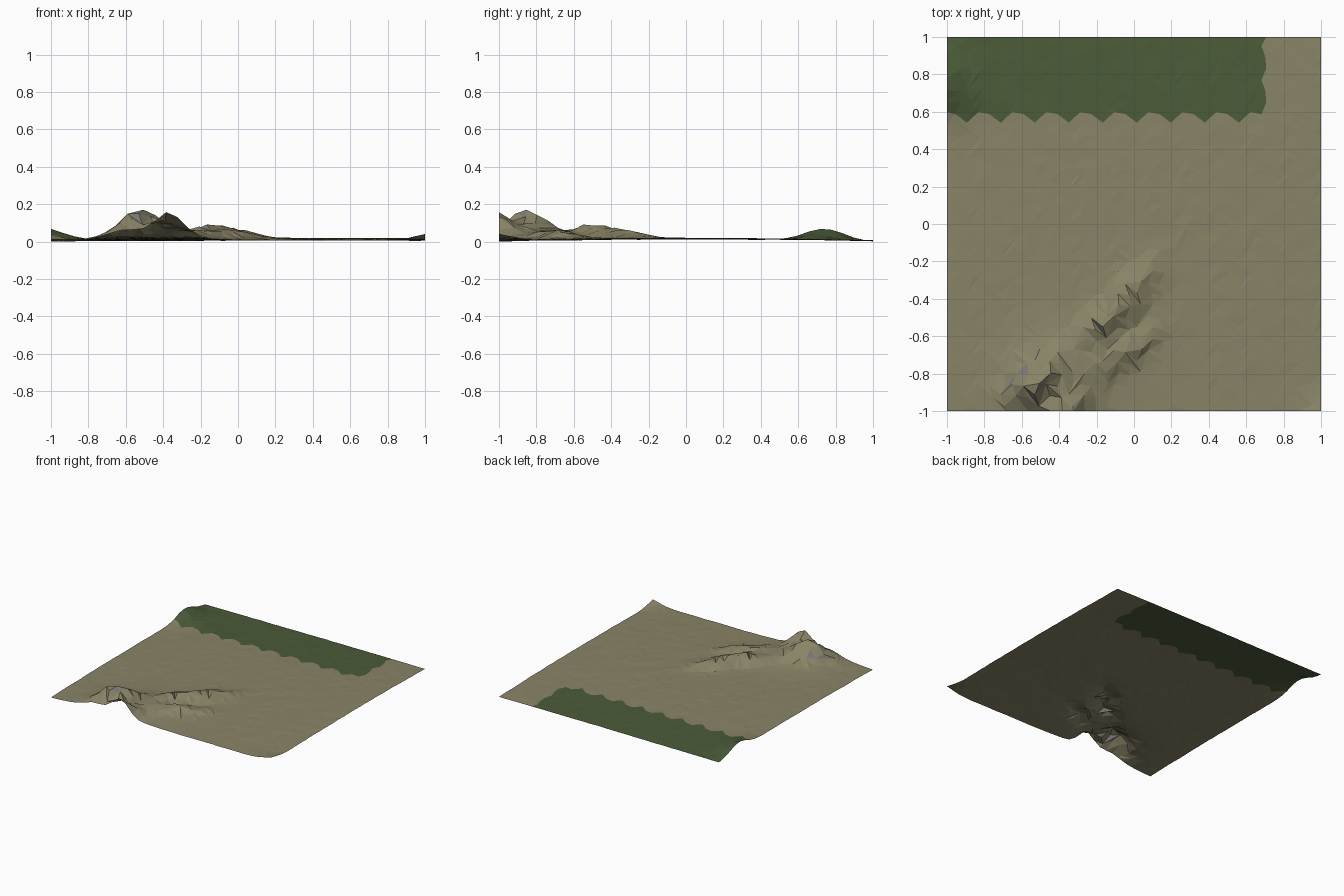
import bpy, math, random

if "Cube" in bpy.data.objects:
    bpy.data.objects.remove(bpy.data.objects["Cube"])

random.seed(4)
N = 33                      # cells per side
STEP = 2 / N


def material(name, rgb):
    m = bpy.data.materials.new(name)
    m.diffuse_color = (*rgb, 1)
    m.use_nodes = True
    m.node_tree.nodes["Principled BSDF"].inputs["Base Color"].default_value = m.diffuse_color
    return m


soil = material("dry_soil", (0.25, 0.23, 0.135))
rock = material("rock", (0.20, 0.19, 0.19))
grass = material("grass", (0.07, 0.105, 0.04))

# Hills: centre x, y, height, long radius, short radius, angle in degrees
HILLS = [
    (-0.45, -0.85, 0.055, 0.32, 0.24, 35),    # broad rise
    (-0.53, -0.85, 0.115, 0.16, 0.085, 40),   # main summit
    (-0.38, -1.02, 0.125, 0.13, 0.085, 50),   # summit on the front edge
    (-0.13, -0.50, 0.070, 0.20, 0.075, 38),   # middle ridge
    (0.00, -0.31, 0.038, 0.16, 0.07, 40),     # far ridge
    (-0.05, -0.68, 0.045, 0.20, 0.065, 32),   # near ridge
    (-1.05, 0.73, 0.070, 0.16, 0.15, 0),      # grassy corner hill
    (1.05, -1.05, 0.045, 0.16, 0.14, 45),     # front right corner
]


def height(x, y):
    z = 0.029 - 0.013 * y * y - 0.004 * x * x + 0.003 * x
    for cx, cy, h, a, b, deg in HILLS:
        t = math.radians(deg)
        u = (x - cx) * math.cos(t) + (y - cy) * math.sin(t)
        v = (y - cy) * math.cos(t) - (x - cx) * math.sin(t)
        z += h * math.exp(-(u / a) ** 2 - (v / b) ** 2)
    return z


# Grid points, shifted in a repeating three-step wave
wave = (0.022, 0.012, -0.034)
points = []
for j in range(N + 1):
    for i in range(N + 1):
        x0, y0 = -1 + i * STEP, -1 + j * STEP
        x = x0 if i in (0, N) else x0 + 0.45 * wave[j % 3]
        y = y0 if j in (0, N) else y0 + wave[i % 3]
        # the heights follow the unshifted grid a little, giving wavy ridges
        z = height(0.5 * (x + x0), 0.5 * (y + y0)) + random.uniform(-0.0015, 0.0015)
        points.append((x, y, z))
low = min(p[2] for p in points)
points = [(x, y, z - low) for x, y, z in points]


def patch(name, belongs, mats):
    """Build one part of the ground from the cells that belong to it."""
    index, verts, faces = {}, [], []

    def vert(i, j):
        k = j * (N + 1) + i
        if k not in index:
            index[k] = len(verts)
            verts.append(points[k])
        return index[k]

    for j in range(N):
        for i in range(N):
            if not belongs(i, j):
                continue
            a, b, c, d = vert(i, j), vert(i + 1, j), vert(i + 1, j + 1), vert(i, j + 1)
            faces += [(a, b, c), (a, c, d)] if (i + j) % 2 else [(a, b, d), (b, c, d)]
    me = bpy.data.meshes.new(name)
    me.from_pydata(verts, [], faces)
    me.update()
    for m in mats:
        me.materials.append(m)
    # steep faces show bare rock
    if len(mats) > 1:
        for f in me.polygons:
            f.material_index = int(f.normal.z < 0.66)
    ob = bpy.data.objects.new(name, me)
    bpy.context.collection.objects.link(ob)


def in_field(i, j):
    return j >= 26 and i < 28


# Grass field at the back, bare ground elsewhere
patch("grass_field", in_field, [grass])
patch("hilly_ground", lambda i, j: not in_field(i, j), [soil, rock])
